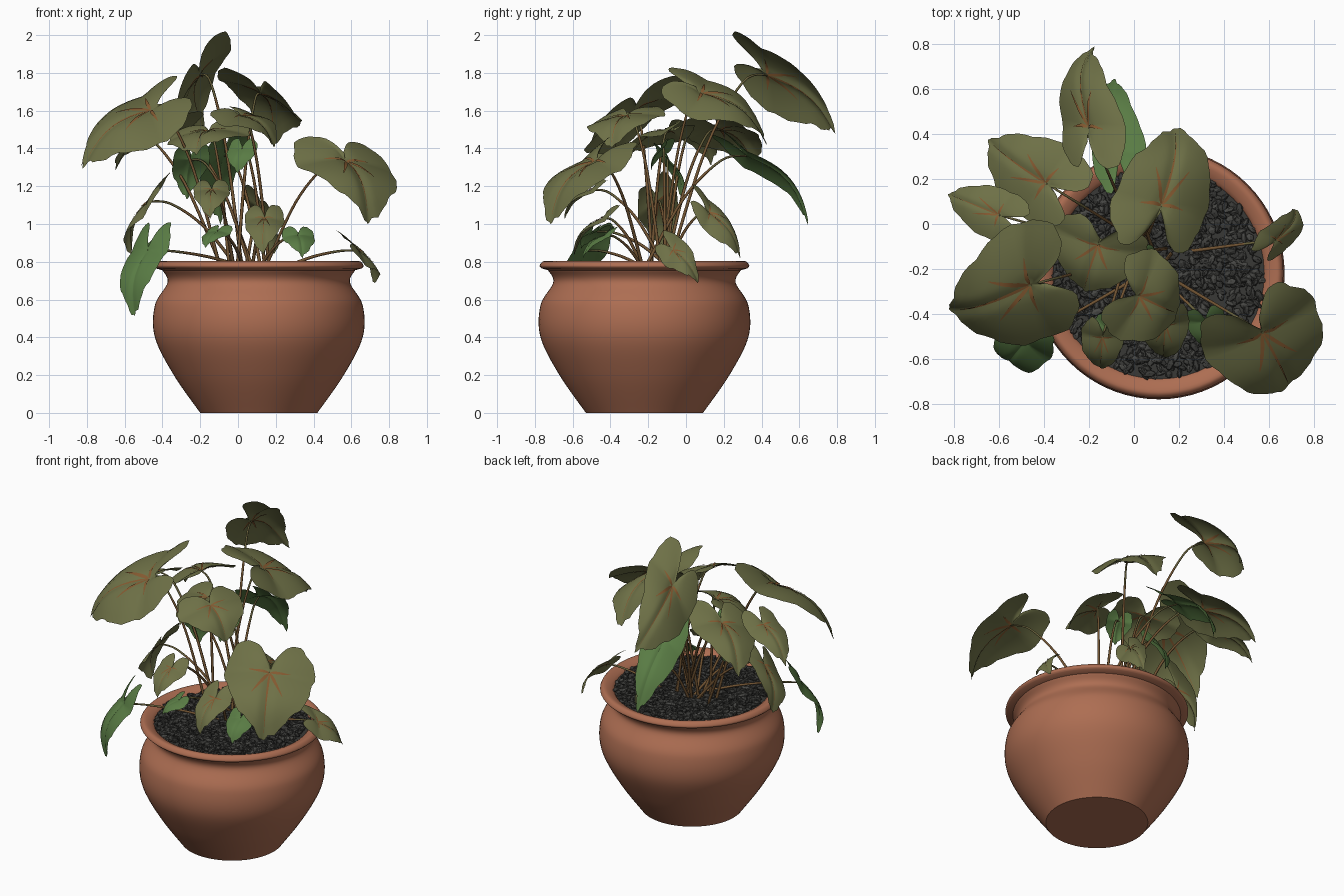
import bpy, bmesh, math, random
from mathutils import Vector, Matrix

random.seed(4)
if "Cube" in bpy.data.objects:
    bpy.data.objects.remove(bpy.data.objects["Cube"])

POT_X, POT_Y = 0.11, -0.22


def material(name, *rgb):
    m = bpy.data.materials.new(name)
    m.use_nodes = True
    m.diffuse_color = (*rgb, 1)
    m.node_tree.nodes["Principled BSDF"].inputs["Base Color"].default_value = (*rgb, 1)
    return m


TERRACOTTA = material("terracotta", 0.42, 0.155, 0.085)
OLIVE = material("olive leaf", 0.155, 0.163, 0.062)
GREEN = material("young green leaf", 0.1, 0.2, 0.058)
VEIN = material("rust vein", 0.23, 0.1, 0.03)
STEM = material("brown stem", 0.17, 0.09, 0.033)
STEM_TOP = material("olive stem", 0.14, 0.12, 0.045)
STONE = material("dark stone", 0.04, 0.04, 0.037)
STONE_LIGHT = material("grey stone", 0.065, 0.065, 0.06)


def finish(name, bm, mats, smooth=None):
    mesh = bpy.data.meshes.new(name)
    bm.to_mesh(mesh)
    bm.free()
    for m in mats:
        mesh.materials.append(m)
    if smooth:
        for p in mesh.polygons:
            p.use_smooth = True
        mesh.set_sharp_from_angle(angle=math.radians(smooth))
    obj = bpy.data.objects.new(name, mesh)
    bpy.context.collection.objects.link(obj)


def along(pts, t):
    """Smooth point on an open chain, t from 0 to 1."""
    x = t * (len(pts) - 1)
    i = min(int(x), len(pts) - 2)
    f = x - i
    a, b, c, d = (Vector(pts[max(0, min(len(pts) - 1, i + k))]) for k in (-1, 0, 1, 2))
    return b + 0.5 * f * (c - a + f * (2 * a - 5 * b + 4 * c - d + f * (3 * (b - c) + d - a)))


# Pot: a lathed profile
def build_pot():
    body = [(0.31, 0), (0.45, 0.2), (0.55, 0.4), (0.55, 0.57), (0.483, 0.69), (0.51, 0.755)]
    lip = [(0.545, 0.765), (0.555, 0.78), (0.53, 0.804), (0.475, 0.78), (0.46, 0.74)]
    prof = [(0, 0)] + [along(body, i / 40) for i in range(41)]
    prof += [along(lip, i / 16) for i in range(17)] + [(0, 0.74)]
    bm = bmesh.new()
    verts = [bm.verts.new((r, 0, z)) for r, z in prof]
    edges = [bm.edges.new(p) for p in zip(verts, verts[1:])]
    bmesh.ops.spin(bm, geom=verts + edges, axis=(0, 0, 1), cent=(0, 0, 0),
                   angle=math.tau, steps=72, use_duplicate=False)
    bmesh.ops.remove_doubles(bm, verts=bm.verts, dist=0.0005)
    bmesh.ops.recalc_face_normals(bm, faces=bm.faces)
    bmesh.ops.translate(bm, verts=bm.verts, vec=(POT_X, POT_Y, 0))
    finish("pot", bm, [TERRACOTTA], 40)


# Gravel: a dark bed covered with scattered flattened pebbles
def build_gravel():
    bm = bmesh.new()
    bmesh.ops.create_circle(bm, cap_ends=True, segments=48, radius=0.47,
                            matrix=Matrix.Translation((POT_X, POT_Y, 0.775)))
    for i in range(1300):
        r = 0.46 * math.sqrt(random.random())
        a = random.uniform(0, math.tau)
        spot = Matrix.Translation((POT_X + r * math.cos(a), POT_Y + r * math.sin(a),
                                   random.uniform(0.773, 0.79)))
        turn = Matrix.Rotation(random.uniform(0, math.tau), 4, 'Z') @ \
            Matrix.Rotation(random.uniform(-0.6, 0.6), 4, 'X')
        size = Matrix.Diagonal((random.uniform(0.02, 0.034), random.uniform(0.011, 0.019), 0.012, 1))
        made = bmesh.ops.create_icosphere(bm, subdivisions=1, radius=1, matrix=spot @ turn @ size)
        for f in {f for v in made["verts"] for f in v.link_faces}:
            f.material_index = int(i % 3 == 0)
    finish("gravel", bm, [STONE, STONE_LIGHT])


# Half of the heart outline: first value runs to the tip, second to the side
HALF = [(-0.1, 0), (-0.4, 0.3), (-0.44, 0.66), (-0.2, 0.95), (0.1, 1),
        (0.4, 0.85), (0.68, 0.53), (0.88, 0.22), (1, 0)]


# Leaf: a curled heart with ragged edges, tilted sideways by roll
def build_leaf(name, base, tip, width, roll):
    leaf_mat = GREEN if "green" in name else OLIVE
    base, axis = Vector(base), Vector(tip) - Vector(base)
    flat = Vector((-axis.y, axis.x, 0)).normalized()
    side = width * (flat * math.cos(roll) + Vector((0, 0, math.sin(roll))))
    normal = axis.cross(side).normalized()
    length = axis.length
    phase = random.uniform(0, math.tau)

    def surf(t, r):
        """t goes round the outline with the tip at 0; r goes out from the base."""
        t = (t + 1) % 2 - 1
        u, v = along(HALF, 1 - abs(t))
        v = math.copysign(v, t)
        rag = r + r ** 5 * (0.025 * math.sin(t * 29 + phase) + 0.015 * math.sin(t * 61))
        u, v = u * rag, v * rag
        lift = length * (0.16 * math.sin(math.pi * max(u, 0)) - 0.5 * min(u, 0) ** 2)
        lift += width * (0.05 * min(abs(v) * 6, 1) - 0.22 * v * v)
        lift += width * 0.07 * r * r * math.sin(t * 8 + phase)
        return base + axis * u + side * v + normal * lift

    bm = bmesh.new()
    around, rings = 60, 7
    centre = bm.verts.new(surf(0, 0))
    grid = [[bm.verts.new(surf(2 * k / around, j / rings)) for k in range(around)]
            for j in range(1, rings + 1)]
    for k in range(around):
        n = (k + 1) % around
        bm.faces.new((centre, grid[0][k], grid[0][n]))
        for a, b in zip(grid, grid[1:]):
            bm.faces.new((a[k], b[k], b[n], a[n]))
    bmesh.ops.recalc_face_normals(bm, faces=bm.faces)

    # Veins: thin tapered strips on both faces
    spokes = [(0, 0.88), (0.28, 0.55), (-0.28, 0.55), (0.55, 0.45), (-0.55, 0.45)]
    for t, reach in spokes if leaf_mat is OLIVE else []:
        for lift in (0.0045, -0.0045):
            pairs = []
            for i in range(9):
                r = reach * i / 8 + 0.02
                dt = (0.026 if t == 0 else 0.017) * (1.1 - i / 8) / (r + 0.1)
                pairs.append([bm.verts.new(surf(t + s * dt, r) + normal * lift) for s in (-1, 1)])
            for a, b in zip(pairs, pairs[1:]):
                bm.faces.new((a[0], a[1], b[1], b[0])).material_index = 1
    finish(name, bm, [leaf_mat, VEIN], 60)


# Stem: a tapering tube arching from the soil to the leaf
def build_stem(name, base):
    base = Vector(base)
    turn = random.uniform(0, math.tau)
    foot = Vector((0.07 + 0.1 * math.cos(turn) + 0.15 * base.x, -0.16 + 0.07 * math.sin(turn), 0.77))
    reach = base - foot
    knee = foot + reach * Vector((0.38, 0.38, 0.62))
    top = foot + reach * Vector((0.75, 0.75, 0.96))
    path = [foot, knee, top, base]
    steps, sides = 18, 6
    bm = bmesh.new()
    rings = []
    for i in range(steps + 1):
        t = i / steps
        d = along(path, min(1, t + 0.01)) - along(path, max(0, t - 0.01))
        place = Matrix.Translation(along(path, t)) @ d.to_track_quat('Z', 'Y').to_matrix().to_4x4()
        made = bmesh.ops.create_circle(bm, segments=sides, radius=0.0095 - 0.0045 * t, matrix=place)
        rings.append(made["verts"])
    for i, (a, b) in enumerate(zip(rings, rings[1:])):
        for k in range(sides):
            n = (k + 1) % sides
            bm.faces.new((a[k], a[n], b[n], b[k])).material_index = int(i > steps * 0.55)
    bmesh.ops.recalc_face_normals(bm, faces=bm.faces)
    finish(name, bm, [STEM, STEM_TOP], 70)


build_pot()
build_gravel()

# Tilted leaves: name, stalk joint, tip, half width, roll
TILTED = [
    ("top_back", (-.2, .43, 1.79), (-.17, .78, 1.48), .22, -.9),
    ("back", (.12, .08, 1.69), (.18, .43, 1.42), .23, .4),
    ("big_right", (-.46, -.27, 1.6), (-.81, -.37, 1.29), .29, -.45),
    ("big_left", (.57, -.48, 1.33), (.69, -.72, 1), .27, -.1),
    ("front_top", (.02, -.32, 1.57), (.2, -.4, 1.41), .21, .1),
    ("middle", (-.16, -.09, 1.49), (-.22, -.29, 1.36), .22, .1),
    ("back_right", (-.39, .18, 1.5), (-.64, .37, 1.28), .19, -.2),
    ("drooping_right", (-.47, -.15, 1.12), (-.57, -.1, .84), .13, -.6),
    ("rim_left", (.63, -.07, .86), (.72, .07, .69), .1, .8),
    ("low_back", (.13, .12, 1.06), (.15, .28, .82), .12, .8),
    ("green_back", (-.07, .32, 1.36), (-.09, .64, 1), .13, -.4),
]
# Level leaves, whose width follows their length: name, stalk joint, tip
LEVEL = [
    ("side_right", (-.6, .04, 1.49), (-.82, .13, 1.31)),
    ("low_front", (.14, -.44, 1.03), (.13, -.59, .84)),
    ("low_right", (-.14, -.5, 1.18), (-.15, -.64, 1.03)),
    ("green_rim", (-.48, -.52, .86), (-.55, -.6, .51)),
    ("green_front_right", (-.11, -.47, .96), (-.17, -.55, .87)),
    ("green_front_left", (.32, -.43, .94), (.34, -.54, .82)),
    ("green_inner", (.02, -.12, 1.4), (0, -.18, 1.27)),
    ("green_inner_right", (-.25, -.1, 1.34), (-.27, -.03, 1.13)),
]
leaves = TILTED + [(name, base, tip, 0.05 + 0.22 * math.dist(base, tip), 0)
                   for name, base, tip in LEVEL]
for name, base, tip, width, roll in leaves:
    build_leaf(name + "_leaf", base, tip, width, roll)
    build_stem(name + "_stem", base)
